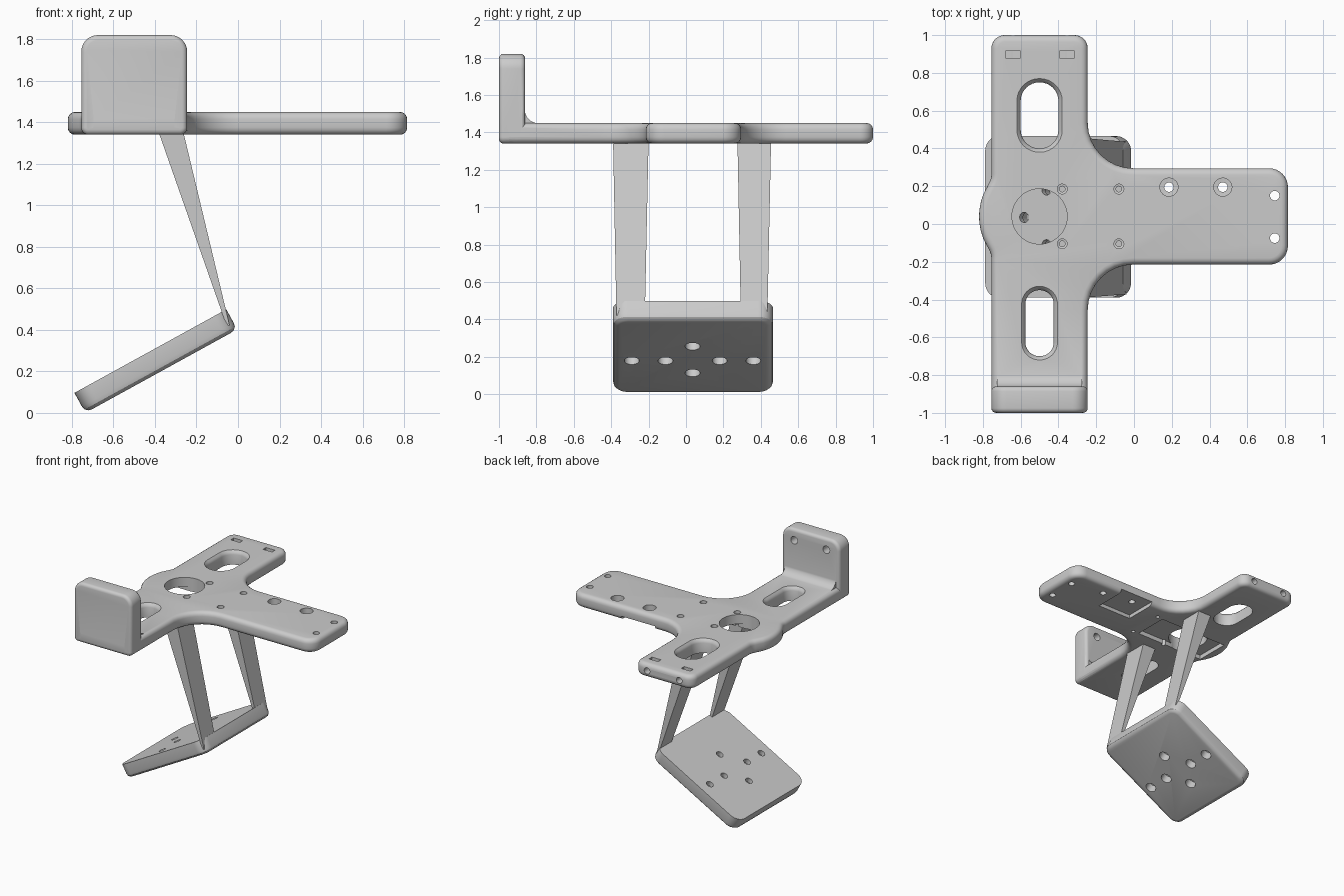
import bpy, bmesh
from math import pi, sin, cos, tan, radians
from mathutils import Vector, Matrix

cube = bpy.data.objects.get("Cube")
if cube:
    bpy.data.objects.remove(cube)

GREY = (0.6, 0.6, 0.6, 1)
mat = bpy.data.materials.new("plain grey")
mat.use_nodes = True
mat.diffuse_color = GREY
mat.node_tree.nodes["Principled BSDF"].inputs["Base Color"].default_value = GREY

UPRIGHT = Matrix.Rotation(pi / 2, 4, 'X')           # local z points to the front
ACROSS = Matrix(((0, 0, 1, 0), (1, 0, 0, 0), (0, 1, 0, 0), (0, 0, 0, 1)))  # local z along x


def rounded(corners, n=8):
    """Outline from (x, y, radius) corners."""
    out = []
    for i, (x, y, r) in enumerate(corners):
        c = Vector((x, y))
        if r == 0:
            out.append(c)
            continue
        a = (Vector(corners[i - 1][:2]) - c).normalized()
        b = (Vector(corners[(i + 1) % len(corners)][:2]) - c).normalized()
        half = a.angle(b) / 2
        mid = c + (a + b).normalized() * (r / sin(half))
        u = (c + a * (r / tan(half)) - mid).normalized()
        v = (c + b * (r / tan(half)) - mid).normalized()
        out += [mid + u.slerp(v, k / n).normalized() * r for k in range(n + 1)]
    return out


def rect(x0, x1, y0, y1, r=0, grow=0):
    x0, x1, y0, y1 = x0 - grow, x1 + grow, y0 - grow, y1 + grow
    r = r + grow if r else 0
    return rounded([(x0, y0, r), (x1, y0, r), (x1, y1, r), (x0, y1, r)])


def circle(x, y, r, n=32):
    return [(x + r * cos(2 * pi * k / n), y + r * sin(2 * pi * k / n)) for k in range(n)]


def loft(name, rings, place=Matrix()):
    """Closed solid through (outline, height) rings."""
    bm = bmesh.new()
    loops = [[bm.verts.new(place @ Vector((p[0], p[1], z))) for p in o] for o, z in rings]
    for lo, hi in zip(loops, loops[1:]):
        for i in range(len(lo)):
            bm.faces.new((lo[i - 1], lo[i], hi[i], hi[i - 1]))
    bm.faces.new(loops[0][::-1])
    bm.faces.new(loops[-1])
    bmesh.ops.recalc_face_normals(bm, faces=bm.faces)
    me = bpy.data.meshes.new(name)
    bm.to_mesh(me)
    bm.free()
    me.materials.append(mat)
    ob = bpy.data.objects.new(name, me)
    bpy.context.collection.objects.link(ob)
    return ob


def prism(name, outline, z0, z1, place=Matrix()):
    return loft(name, [(outline, z0), (outline, z1)], place)


def activate(ob):
    bpy.ops.object.select_all(action='DESELECT')
    ob.select_set(True)
    bpy.context.view_layer.objects.active = ob


def soften(ob, width):
    activate(ob)
    m = ob.modifiers.new("round", 'BEVEL')
    m.width, m.segments = width, 4
    m.limit_method, m.angle_limit = 'ANGLE', radians(50)
    m.use_clamp_overlap = False
    bpy.ops.object.modifier_apply(modifier=m.name)


def combine(ob, other, op='DIFFERENCE'):
    activate(ob)
    m = ob.modifiers.new("bool", 'BOOLEAN')
    m.operation, m.object, m.solver = op, other, 'EXACT'
    bpy.ops.object.modifier_apply(modifier=m.name)
    bpy.data.objects.remove(other)


def smooth(ob):
    activate(ob)
    bpy.ops.object.shade_smooth_by_angle(angle=radians(30))


BOT, TOP = 1.34, 1.45
HUB = (-0.5, 0.04)

# Top plate: long bar, side arm and round bulge at the hub
bulge = [(HUB[0] + 0.32 * cos(a), HUB[1] + 0.32 * sin(a), 0)
         for a in (radians(158 + 44 * k / 12) for k in range(13))]
plate = prism("top_plate", rounded(
    [(-0.755, 1, 0.07), (-0.755, 0.24, 0.1)] + bulge +
    [(-0.755, -0.16, 0.1), (-0.755, -1, 0.06), (-0.245, -1, 0.06),
     (-0.245, -0.215, 0.24), (0.815, -0.215, 0.1), (0.815, 0.295, 0.1),
     (-0.245, 0.295, 0.24), (-0.245, 1, 0.07)]), BOT, TOP)
soften(plate, 0.035)

# Upright front wall with a fillet at its foot
wall = prism("front_wall", rounded(
    [(-0.755, BOT, 0.035), (-0.245, BOT, 0.035), (-0.245, 1.82, 0.08),
     (-0.755, 1.82, 0.08)]), 0.86, 1, UPRIGHT)
soften(wall, 0.025)
combine(plate, wall, 'UNION')
foot = prism("wall_foot", rounded(
    [(-0.9, 1.4, 0), (-0.78, 1.4, 0), (-0.78, TOP - 0.002, 0),
     (-0.862, TOP - 0.002, 0.075), (-0.862, 1.54, 0), (-0.9, 1.54, 0)]),
    -0.725, -0.275, ACROSS)
combine(plate, foot, 'UNION')

# Underside pockets
combine(plate, prism("cut", rect(-0.74, -0.13, -0.1, 0.18), 1.3, 1.375))
combine(plate, prism("cut", rect(0.07, 0.37, 0.03, 0.4), 1.3, 1.37))

# Long slots with softened rims
for hw, y0, y1 in ((0.1, 0.4, 0.75), (0.075, -0.7, -0.35)):
    rims = ((0, 1.3), (0, 1.42), (0.006, 1.436), (0.022, 1.452))
    combine(plate, loft("cut", [(rect(-0.5 - hw, -0.5 + hw, y0, y1, hw - 0.001, g), z)
                                for g, z in rims]))

# Hub hole and screw holes
combine(plate, prism("cut", circle(*HUB, 0.146, 48), 1.3, 1.5))
for x, y, r, bore in ((-0.38, 0.185, 0.015, 0.026), (-0.08, 0.185, 0.015, 0.026),
                      (-0.38, -0.105, 0.015, 0.026), (-0.08, -0.105, 0.015, 0.026),
                      (0.185, 0.195, 0.025, 0.048), (0.47, 0.195, 0.025, 0.048)):
    combine(plate, loft("cut", [(circle(x, y, r), 1.3), (circle(x, y, r), 1.40),
                                (circle(x, y, bore), 1.402), (circle(x, y, bore), 1.5)]))
for y in (0.15, -0.075):
    combine(plate, prism("cut", circle(0.745, y, 0.025), 1.3, 1.5))

# Nut slots, end holes and wall holes
for x in (-0.64, -0.355):
    combine(plate, prism("cut", rect(x - 0.04, x + 0.04, 0.88, 0.917), 1.37, 1.5))
    combine(plate, prism("cut", circle(x, 1.395, 0.025), -1.1, -0.85, UPRIGHT))
    combine(plate, prism("cut", circle(x, 1.73, 0.03), 0.8, 0.94, UPRIGHT))
smooth(plate)

# Tilted lower plate with six through holes
tilt = Matrix.Translation((-0.735, 0, 0)) @ Matrix.Rotation(radians(-28.8), 4, 'Y')
lower = loft("tilted_plate", [(rect(0, 0.835, -0.39, 0.465, 0.08, g), z) for g, z in
             ((-0.035, 0), (-0.018, 0.004), (-0.005, 0.016), (0, 0.035), (0, 0.11))], tilt)
for x, y in ((0.37, -0.29), (0.37, -0.11), (0.37, 0.18), (0.37, 0.36),
             (0.53, 0.035), (0.235, 0.035)):
    combine(lower, loft("cut", [(circle(x, y, r), z) for r, z in
                    ((0.04, -0.05), (0.04, 0.07), (0.027, 0.072), (0.027, 0.2))], tilt))
smooth(lower)

# Tapering legs
for name, y0, y1 in (("front_leg", -0.39, -0.2), ("back_leg", 0.275, 0.455)):
    loft(name, [(rect(-0.055, -0.04, y0 + 0.018, y1 - 0.02), 0.42),
                (rect(-0.385, -0.265, y0, y1), 1.36)])
